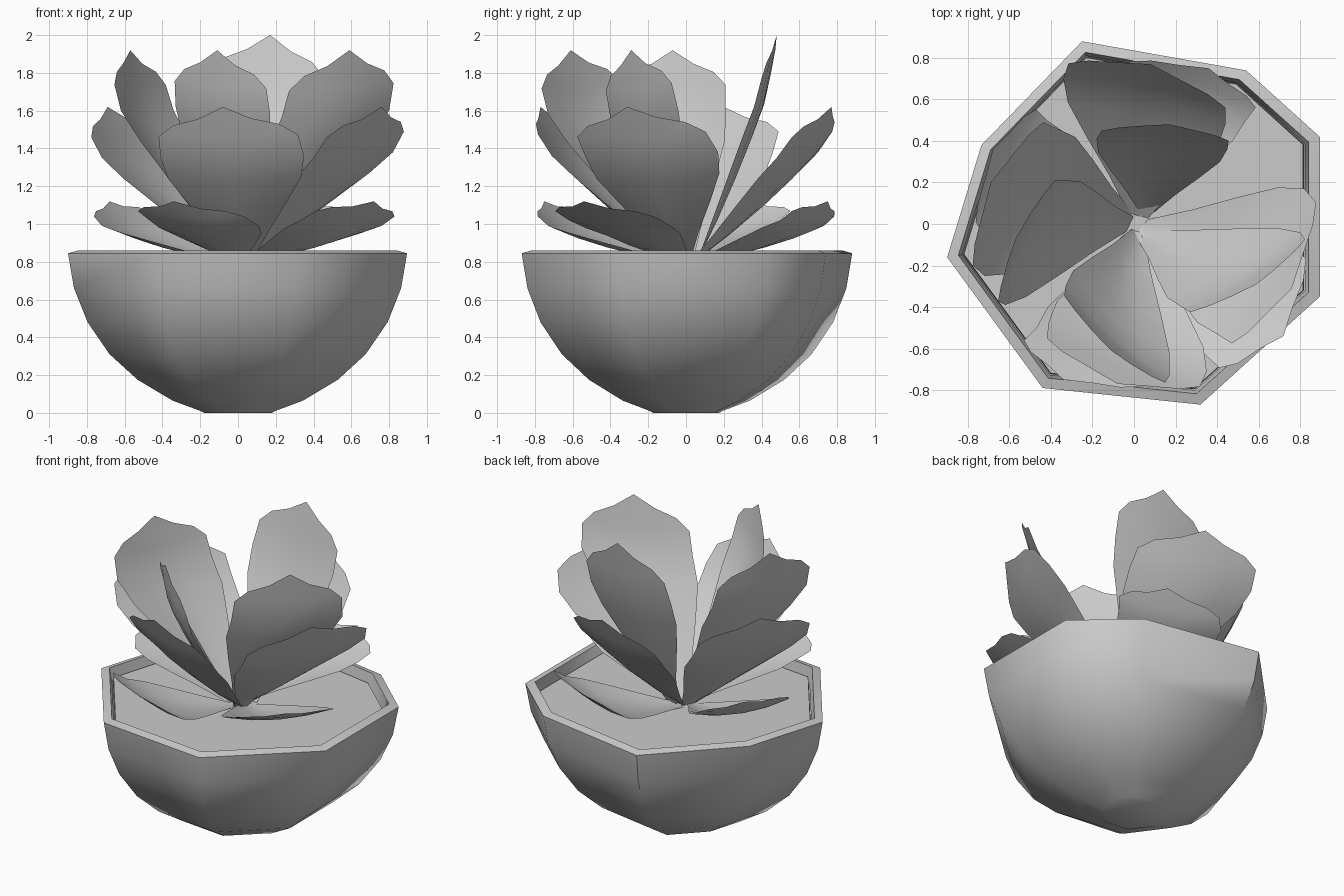
import bpy
from mathutils import Vector

if "Cube" in bpy.data.objects:
    bpy.data.objects.remove(bpy.data.objects["Cube"])


def add_mesh(name, verts, faces):
    me = bpy.data.meshes.new(name)
    me.from_pydata(verts, [], faces)
    me.update()
    ob = bpy.data.objects.new(name, me)
    bpy.context.collection.objects.link(ob)
    bpy.context.view_layer.objects.active = ob
    ob.select_set(True)
    bpy.ops.object.shade_smooth_by_angle(angle=0.87)
    ob.select_set(False)
    return ob


# Irregular eight-sided plan of the pot, counter-clockwise
PLAN = [(.54, .74), (-.25, .88), (-.735, .38), (-.9, -.16),
        (-.44, -.79), (.32, -.87), (.895, -.35), (.895, .42)]


def stacked_rings(name, profile, cap_bottom, cap_top):
    """Loft the pot plan through (scale, height) pairs."""
    n = len(PLAN)
    verts = [(x * s, y * s, z) for s, z in profile for x, y in PLAN]
    faces = [(r * n + i, r * n + (i + 1) % n, (r + 1) * n + (i + 1) % n, (r + 1) * n + i)
             for r in range(len(profile) - 1) for i in range(n)]
    if cap_bottom:
        faces.append(tuple(reversed(range(n))))
    if cap_top:
        last = (len(profile) - 1) * n
        faces.append(tuple(range(last, last + n)))
    return add_mesh(name, verts, faces)


# Rounded bowl with a thin rim and an inner lip
stacked_rings("bowl", [(.2, 0), (.22, .01), (.385, .065), (.59, .175), (.755, .31), (.885, .48),
                       (.965, .66), (1, .845), (.94, .86), (.92, .76)], True, False)
# Soil disc
stacked_rings("soil", [(.915, .76), (.91, .80)], False, True)


# Leaf template: rows of (position along leaf, half width)
ROWS = [(0, .12), (.2, .38), (.4, .68), (.58, .93), (.72, 1), (.84, .97)]
TOP = [.9, .94, 1.0, .94, .9]
COLS = [-1, -.5, 0, .5, 1]


def leaf(name, base, left, right, tip, cup=.05):
    """Cupped leaf from its base, two widest side points and tip."""
    base, left, right, tip = map(Vector, (base, left, right, tip))
    mid, half = (left + right) / 2, (right - left) / 2
    out = (mid - base).cross(half).normalized()
    if out.z > 0:
        out = -out

    def point(u, v, w):
        if v < .72:
            c = base.lerp(mid, v / .72)
        else:
            c = mid.lerp(tip, (v - .72) / .28)
        belly = cup * (1 - u * u) * 4 * v * (1 - v)
        return c + half * (u * w) + out * belly

    verts = [point(u, v, w) for v, w in ROWS for u in COLS]
    verts += [point(u, v, .74) for u, v in zip(COLS, TOP)]
    n = len(COLS)
    faces = [(r * n + i, r * n + i + 1, (r + 1) * n + i + 1, (r + 1) * n + i)
             for r in range(len(ROWS)) for i in range(n - 1)]
    return add_mesh(name, verts, faces)


# Low, nearly flat leaves
B = .8
leaf("low_leaf_front", (0, -.05, B), (-.47, -.5, 1.02), (.11, -.73, .99), (-.34, -.75, 1.12))
leaf("low_leaf_right", (.05, 0, B), (.33, -.62, 1.02), (.76, -.08, .99), (.72, -.54, 1.12))
leaf("low_leaf_back", (0, .05, B), (.54, .5, 1.02), (-.08, .73, .99), (.36, .75, 1.12))
leaf("low_leaf_left", (-.05, 0, B), (-.42, .5, 1.02), (-.72, -.06, .99), (-.68, .36, 1.12))

# Middle leaves
leaf("mid_leaf_front", (.03, -.04, B), (-.41, -.47, 1.35), (.35, -.71, 1.36), (-.08, -.77, 1.62))
leaf("mid_leaf_right", (.04, -.02, B), (.4, -.53, 1.35), (.82, .17, 1.38), (.76, -.31, 1.62))
leaf("mid_leaf_back", (.02, .04, B), (.44, .48, 1.35), (-.34, .7, 1.38), (.08, .77, 1.62))
leaf("mid_leaf_left", (-.03, .02, B), (-.37, .46, 1.38), (-.72, -.25, 1.35), (-.69, .2, 1.62))

# Upright leaves
leaf("high_leaf_front", (.02, -.05, B), (-.33, -.3, 1.62), (.17, -.73, 1.58), (-.11, -.61, 1.92))
leaf("high_leaf_right", (.05, -.05, B), (.23, -.4, 1.56), (.8, -.04, 1.6), (.59, -.29, 1.92))
leaf("high_leaf_back", (.06, .06, B), (.45, .36, 1.62), (-.18, .41, 1.65), (.17, .48, 2.0), .03)
leaf("high_leaf_left", (-.02, 0, B), (-.34, .21, 1.6), (-.62, -.39, 1.6), (-.57, -.07, 1.92))
